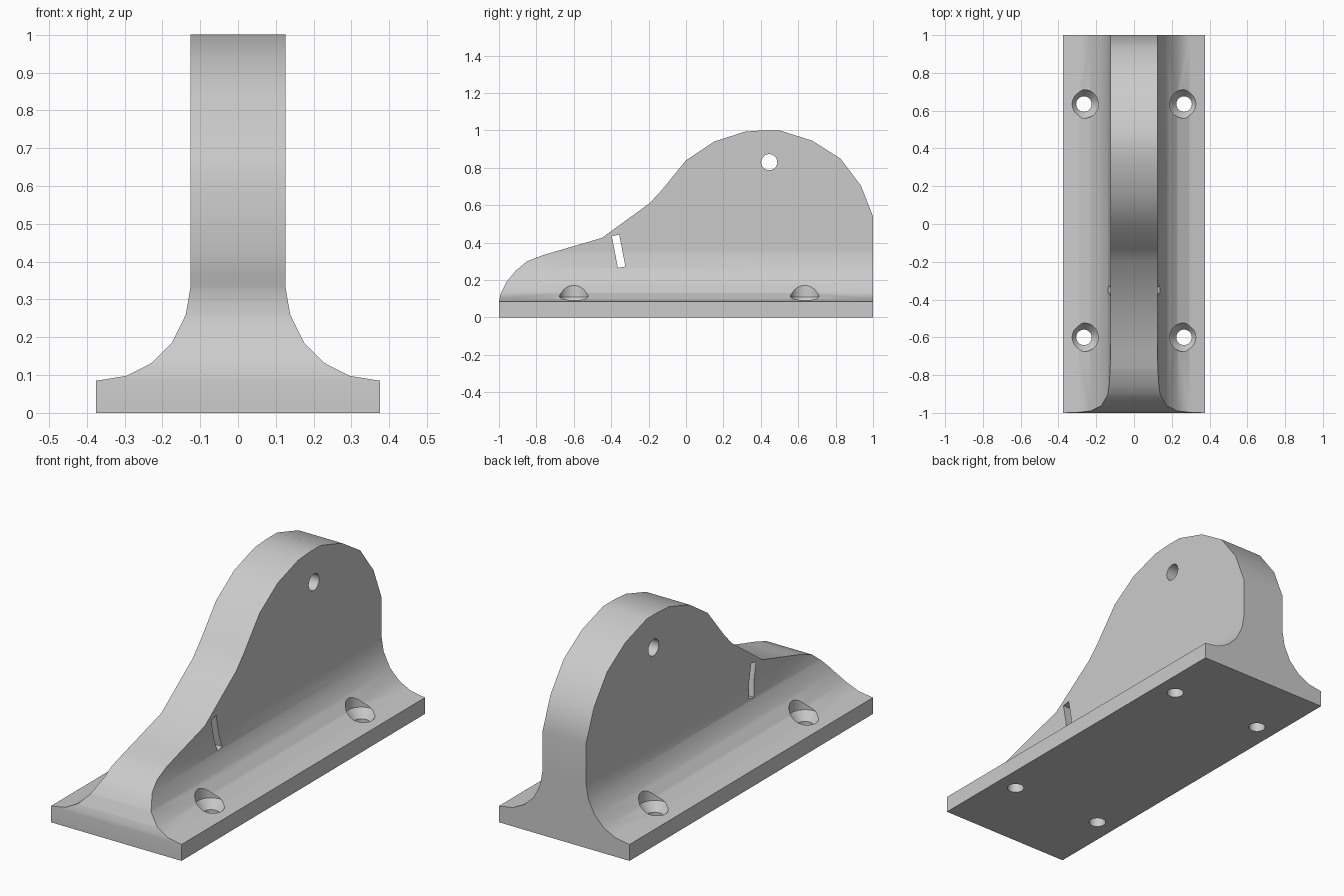
import bpy, bmesh, math
from mathutils import Matrix

cube = bpy.data.objects.get("Cube")
if cube:
    bpy.data.objects.remove(cube, do_unlink=True)

grey = bpy.data.materials.new("plain grey")
grey.use_nodes = True
grey.diffuse_color = (0.6, 0.6, 0.6, 1)
grey.node_tree.nodes["Principled BSDF"].inputs["Base Color"].default_value = (0.6, 0.6, 0.6, 1)


def new_object(name, bm):
    bmesh.ops.recalc_face_normals(bm, faces=bm.faces)
    mesh = bpy.data.meshes.new(name)
    bm.to_mesh(mesh)
    bm.free()
    mesh.materials.append(grey)
    obj = bpy.data.objects.new(name, mesh)
    bpy.context.collection.objects.link(obj)
    return obj


def prism(name, outline, half, along_x):
    """Extrude an outline (horizontal, z) symmetrically along x or y."""
    bm = bmesh.new()
    point = (lambda a, z: (-half, a, z)) if along_x else (lambda a, z: (a, -half, z))
    face = bm.faces.new([bm.verts.new(point(a, z)) for a, z in outline])
    ext = bmesh.ops.extrude_face_region(bm, geom=[face])
    move = (2 * half, 0, 0) if along_x else (0, 2 * half, 0)
    bmesh.ops.translate(bm, vec=move, verts=[v for v in ext["geom"] if isinstance(v, bmesh.types.BMVert)])
    return new_object(name, bm)


def turned(name, profile, location):
    """Vertical solid of revolution from (radius, z) pairs."""
    bm = bmesh.new()
    n = 32
    rings = [[bm.verts.new((location[0] + r * math.cos(math.tau * i / n),
                            location[1] + r * math.sin(math.tau * i / n), z))
              for i in range(n)] for r, z in profile]
    for low, high in zip(rings, rings[1:]):
        for i in range(n):
            j = (i + 1) % n
            bm.faces.new((low[i], low[j], high[j], high[i]))
    bm.faces.new(rings[0])
    bm.faces.new(rings[-1])
    return new_object(name, bm)


def combine(target, tool, operation):
    mod = target.modifiers.new("cut", "BOOLEAN")
    mod.operation = operation
    mod.solver = "EXACT"
    mod.object = tool
    bpy.context.view_layer.objects.active = target
    bpy.ops.object.modifier_apply(modifier=mod.name)
    bpy.data.objects.remove(tool, do_unlink=True)


# Bracket body: humped side outline met with a flared T cross-section
side = [(-1, 0), (1, 0), (1, 0.54), (0.935, 0.705), (0.825, 0.85), (0.675, 0.945),
        (0.5, 1), (0.41, 1), (0.315, 0.993), (0.15, 0.94), (0, 0.84), (-0.13, 0.68),
        (-0.195, 0.61), (-0.45, 0.425), (-0.765, 0.333), (-0.85, 0.3), (-0.91, 0.25),
        (-0.96, 0.19), (-0.99, 0.13), (-1, 0.085)]
flare = [(0.375, -0.1), (0.375, 0.085), (0.295, 0.098), (0.228, 0.132), (0.175, 0.185),
         (0.138, 0.26), (0.126, 0.33), (0.125, 0.36), (0.125, 1.1)]
section = flare + [(-x, z) for x, z in reversed(flare)]

bracket = prism("bracket", side, 0.5, True)
combine(bracket, prism("section", section, 1.2, False), "INTERSECT")

# Pivot hole through the hump
pivot = [(0.445 + 0.043 * math.cos(math.tau * i / 32), 0.83 + 0.043 * math.sin(math.tau * i / 32))
         for i in range(32)]
combine(bracket, prism("pivot_hole", pivot, 0.5, True), "DIFFERENCE")

# Slanted slot
slot = [(-0.397, 0.435), (-0.357, 0.442), (-0.324, 0.272), (-0.364, 0.265)]
combine(bracket, prism("slot", slot, 0.5, True), "DIFFERENCE")

# Four countersunk screw holes
screw = [(0.041, -0.1), (0.041, 0.065), (0.076, 0.11), (0.076, 0.5)]
for x in (-0.265, 0.265):
    for y in (-0.6, 0.635):
        combine(bracket, turned("screw_hole", screw, (x, y)), "DIFFERENCE")

# Soft shading with crisp edges
bpy.ops.object.select_all(action="DESELECT")
bracket.select_set(True)
bpy.context.view_layer.objects.active = bracket
bpy.ops.object.shade_smooth_by_angle(angle=math.radians(30))
weighted = bracket.modifiers.new("even_shading", "WEIGHTED_NORMAL")
weighted.keep_sharp = True
